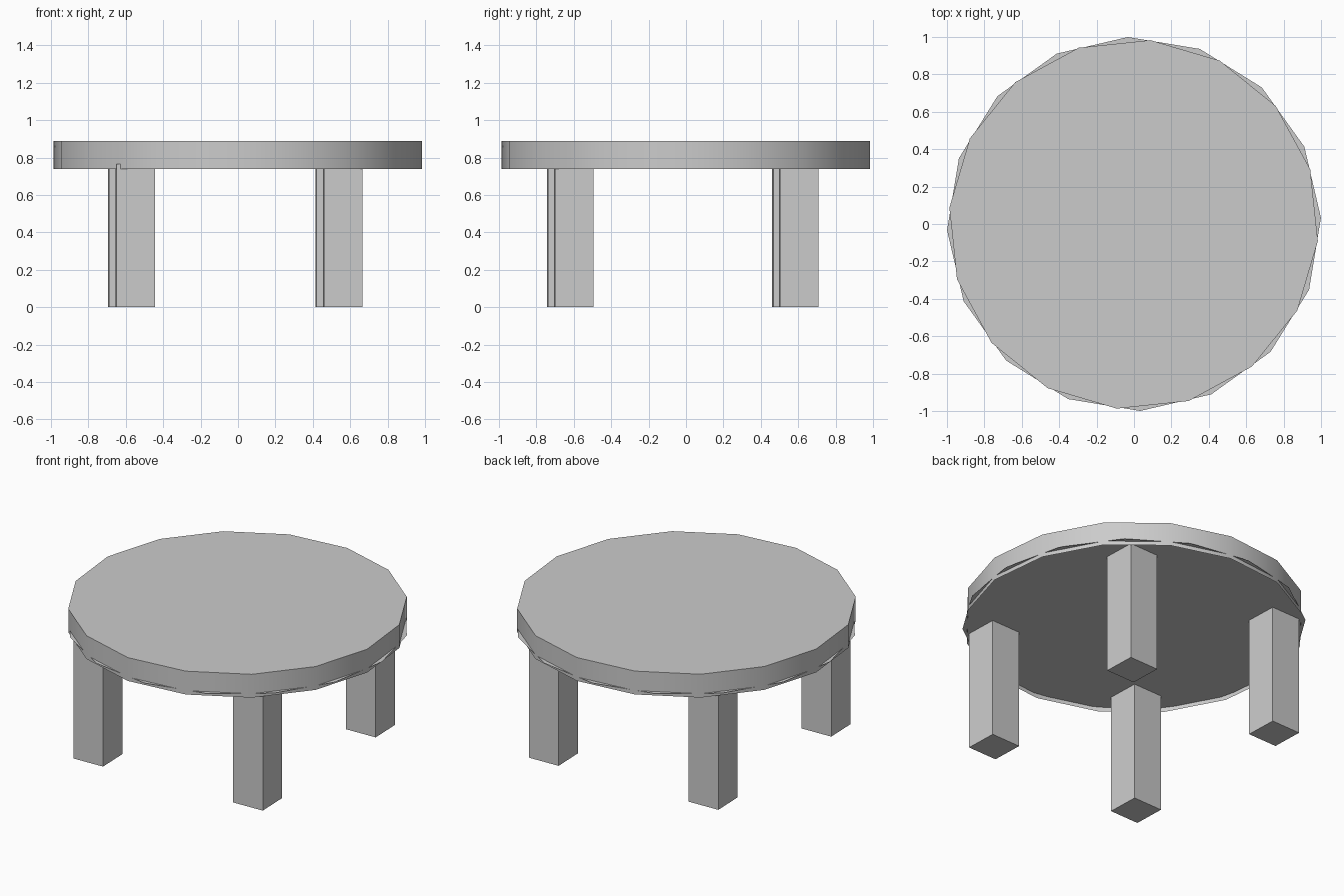
import bpy
import bmesh
from math import radians
from mathutils import Matrix, Vector

old = bpy.data.objects.get("Cube")
if old:
    bpy.data.objects.remove(old, do_unlink=True)

SIDES = 16
TURN = radians(1.9)                     # slight turn of the legs and underside
RIM_LOW, TOP, UNDER = 0.74, 0.89, 0.765

# One plain grey for everything
grey = bpy.data.materials.new("plain_grey")
grey.use_nodes = True
colour = (0.6, 0.6, 0.6, 1)
grey.diffuse_color = colour
grey.node_tree.nodes["Principled BSDF"].inputs["Base Color"].default_value = colour


def finish(name):
    obj = bpy.context.object
    obj.name = name
    obj.data.name = name
    obj.data.materials.append(grey)
    return obj


# Tabletop: sixteen-sided drum, open at the bottom, smooth wall
bpy.ops.mesh.primitive_cylinder_add(
    vertices=SIDES, radius=0.989, depth=TOP - RIM_LOW,
    location=(-0.002, -0.002, (TOP + RIM_LOW) / 2), rotation=(0, 0, radians(-5.2)))
tabletop = finish("tabletop")
bm = bmesh.new()
bm.from_mesh(tabletop.data)
bottom = [f for f in bm.faces if f.normal.z < -0.9]
bmesh.ops.delete(bm, geom=bottom, context="FACES_ONLY")
bm.to_mesh(tabletop.data)
bm.free()
bpy.ops.object.shade_smooth_by_angle(angle=radians(30))

# Underside: flat disc set just inside the drum, its corners poking through
bpy.ops.mesh.primitive_circle_add(
    vertices=SIDES, radius=1.0, fill_type="NGON",
    location=(0, 0, UNDER), rotation=(0, 0, TURN))
underside = finish("underside")
underside.data.flip_normals()

# Four square legs up to the underside
turn = Matrix.Rotation(TURN, 3, "Z")
for end, y in (("front", -0.602), ("back", 0.602)):
    for side, x in (("right", -0.555), ("left", 0.555)):
        spot = turn @ Vector((x, y, UNDER / 2)) + Vector((-0.015, -0.017, 0))
        bpy.ops.mesh.primitive_cube_add(size=1, location=spot, rotation=(0, 0, TURN))
        leg = finish(f"{end}_{side}_leg")
        leg.scale = (0.206, 0.206, UNDER)
